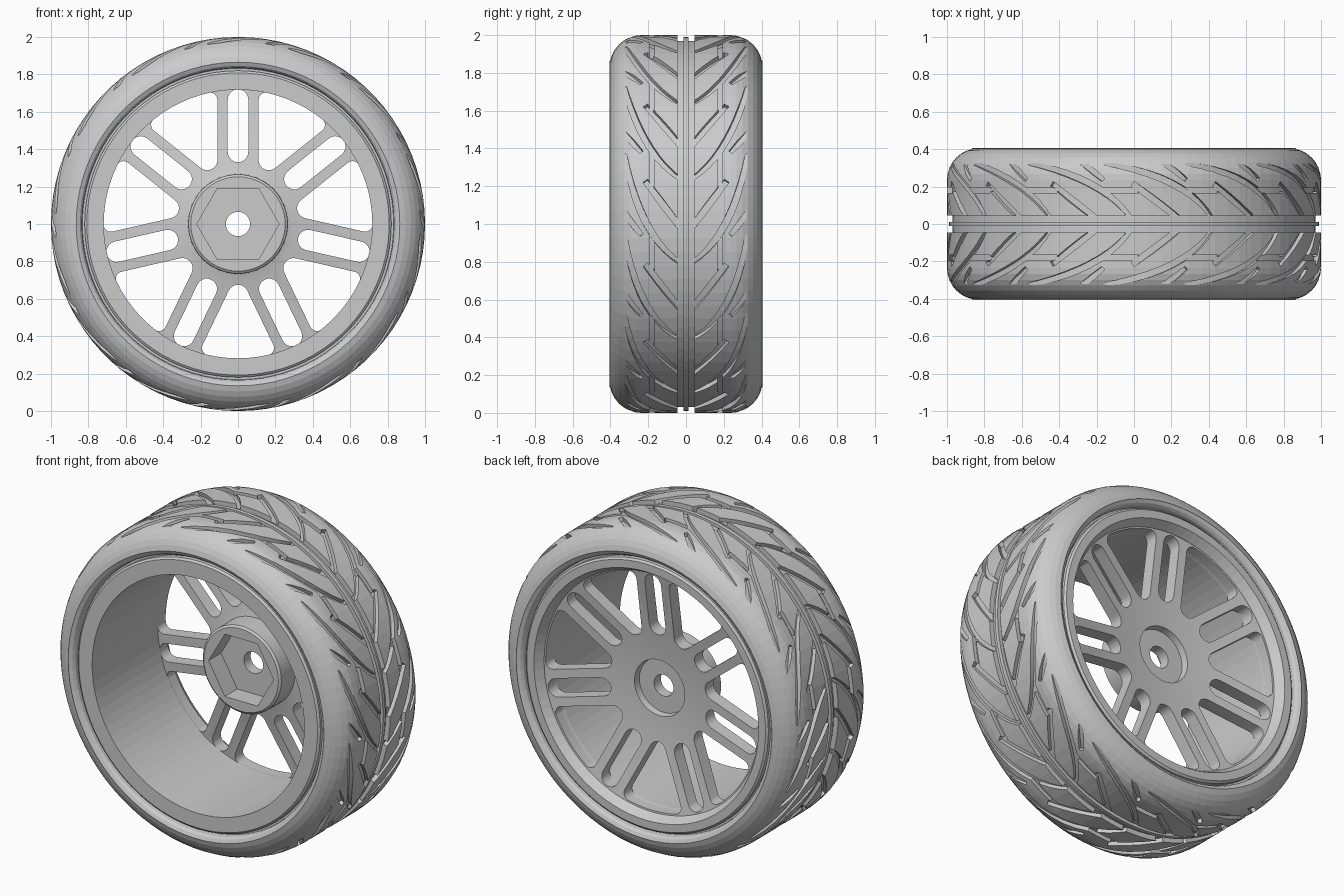
import bpy, bmesh
from math import sin, cos, pi, asin, radians
from mathutils import Vector

if "Cube" in bpy.data.objects:
    bpy.data.objects.remove(bpy.data.objects["Cube"])

N = 84          # segments around the wheel
SPOKES = 7
PITCHES = 14    # tread pattern repeats
FLOOR = 0.974   # radius at the bottom of the tread grooves


def new_object(name, bm):
    bm.normal_update()
    me = bpy.data.meshes.new(name)
    bm.to_mesh(me)
    bm.free()
    ob = bpy.data.objects.new(name, me)
    bpy.context.collection.objects.link(ob)
    return ob


def lathe(name, profile):
    """Spin a closed (y, radius) profile around the axle."""
    bm = bmesh.new()
    rings = []
    for i in range(N):
        a = 2 * pi * i / N
        rings.append([bm.verts.new((r * cos(a), y, 1 + r * sin(a))) for y, r in profile])
    n = len(profile)
    for i in range(N):
        p, q = rings[i], rings[(i + 1) % N]
        for j in range(n):
            k = (j + 1) % n
            bm.faces.new((p[j], p[k], q[k], q[j]))
    if bm.calc_volume(signed=True) < 0:
        bmesh.ops.reverse_faces(bm, faces=bm.faces)
    return new_object(name, bm)


def loft(bm, sections):
    """Closed solid through equally sized loops, always facing outward."""
    loops = [[bm.verts.new(c) for c in s] for s in sections]
    n = len(loops[0])
    faces = []
    for p, q in zip(loops, loops[1:]):
        for j in range(n):
            k = (j + 1) % n
            faces.append(bm.faces.new((p[j], p[k], q[k], q[j])))
    faces.append(bm.faces.new(loops[0][::-1]))
    faces.append(bm.faces.new(loops[-1]))
    mid = Vector(sections[len(sections) // 2][0])
    for f in faces:
        f.normal_update()
    volume = sum((f.calc_center_median() - mid).dot(f.normal) * f.calc_area() for f in faces)
    if volume < 0:
        bmesh.ops.reverse_faces(bm, faces=faces)


def cut(ob, bm):
    """Subtract a bmesh; try the next solver if one loses the part."""
    bmesh.ops.triangulate(bm, faces=bm.faces)
    cutter = new_object("cutter", bm)
    cutter.hide_render = True
    bpy.context.view_layer.objects.active = ob
    before = ob.data.copy()
    for solver in ('MANIFOLD', 'EXACT', 'FLOAT'):
        m = ob.modifiers.new("cut", 'BOOLEAN')
        m.operation = 'DIFFERENCE'
        m.solver = solver
        m.object = cutter
        bpy.ops.object.modifier_apply(modifier=m.name)
        if len(ob.data.vertices) > len(before.vertices):
            break
        ob.data = before.copy()
    bpy.data.objects.remove(cutter)


def arc(cx, cy, r, a0, a1, n=6):
    return [(cx + r * cos(a0 + (a1 - a0) * i / n), cy + r * sin(a0 + (a1 - a0) * i / n))
            for i in range(n + 1)]


def prism(bm, pts, rot, y0, y1):
    c, s = cos(rot), sin(rot)
    loft(bm, [[(u * c - v * s, y, 1 + u * s + v * c) for u, v in pts] for y in (y0, y1)])


# Tyre: half profile mirrored, with a centre groove and rib
half = [(0.012, 0.99), (0.012, 0.97), (0.045, 0.97), (0.045, 1.0), (0.14, 1.0)]
half += arc(0.235, 0.83, 0.17, pi / 2, 0, 8)
half[-1] = (0.405, 0.865)
half += [(0.395, 0.845), (0.38, 0.835), (0.35, 0.832), (0.35, 0.79)]
tyre = lathe("tyre", half + [(-y, r) for y, r in reversed(half)])

# Tread grooves: curved ribbons (start, control, end as arc/side), widths at ends and middle
grooves = [
    ((0.00, 0.03), (0.16, 0.26), (0.60, 0.325), 0.020, 0.036),   # long leaf
    ((0.19, 0.03), (0.31, 0.12), (0.44, 0.215), 0.030, 0.036),   # inner diagonal
    ((0.15, 0.235), (0.20, 0.28), (0.30, 0.345), 0.022, 0.030),  # shoulder nick
    ((0.41, 0.18), (0.52, 0.18), (0.62, 0.18), 0.028, 0.028),    # straight link
]
for g, (p0, p1, p2, w_end, w_mid) in enumerate(grooves):
    floor = FLOOR + 0.0007 * g      # keeps crossing floors from coinciding
    bm = bmesh.new()
    for k in range(PITCHES):
        for side in (1, -1):
            secs = []
            for i in range(11):
                t = i / 10
                s, y = [(1 - t) ** 2 * a + 2 * t * (1 - t) * b + t * t * c
                        for a, b, c in zip(p0, p1, p2)]
                ds, dy = [(1 - t) * (b - a) + t * (c - b) for a, b, c in zip(p0, p1, p2)]
                ln = (ds * ds + dy * dy) ** 0.5
                w = 0.5 * (w_end + (w_mid - w_end) * sin(pi * t))
                sec = []
                for e, r in ((1, floor), (1, 1.05), (-1, 1.05), (-1, floor)):
                    a = s - e * w * dy / ln + 0.24 + 2 * pi * k / PITCHES
                    sec.append((r * cos(a), side * (y + e * w * ds / ln), 1 + r * sin(a)))
                secs.append(sec)
            loft(bm, secs)
    cut(tyre, bm)

# Rim barrel with front and back lips
lathe("rim_barrel", [(-0.385, 0.718), (-0.385, 0.808), (-0.375, 0.82), (-0.34, 0.82),
                     (-0.33, 0.80), (0.33, 0.80), (0.34, 0.82), (0.375, 0.82),
                     (0.385, 0.808), (0.385, 0.76), (0.335, 0.73), (0.25, 0.718)])

# Dished spoke disc with hub boss
disc = lathe("spoke_disc", [(0.03, 0.065), (0.03, 0.252), (0.04, 0.265), (0.17, 0.267),
                            (0.18, 0.30), (0.25, 0.72), (0.25, 0.745), (0.335, 0.75),
                            (0.33, 0.73), (0.265, 0.32), (0.255, 0.17), (0.215, 0.165),
                            (0.215, 0.065)])

# Spoke slots and rounded windows between the spoke pairs
slot = arc(0.665, 0, 0.055, -pi / 2, pi / 2, 10) + arc(0.385, 0, 0.055, pi / 2, 3 * pi / 2, 10)
b = pi / SPOKES
phi = b - asin(0.15 / 0.68)
window = arc(0.38, 0, 0.38 * sin(b) - 0.11, b + pi / 2, 3 * pi / 2 - b, 8)
window += arc(0.68 * cos(phi), -0.68 * sin(phi), 0.04, -b - pi / 2, -phi)
window += arc(0, 0, 0.72, -phi, phi, 8)[1:-1]
window += arc(0.68 * cos(phi), 0.68 * sin(phi), 0.04, phi, b + pi / 2)
bm = bmesh.new()
for k in range(SPOKES):
    a = pi / 2 + 2 * b * k
    prism(bm, slot, a, 0.1, 0.45)
    prism(bm, window, a + b, 0.1, 0.45)
cut(disc, bm)

# Hexagonal socket in the hub front
bm = bmesh.new()
prism(bm, arc(0, 0, 0.22, 0, 5 * pi / 3, 5), 0, -0.1, 0.15)
cut(disc, bm)

bpy.ops.object.select_all(action='DESELECT')
disc.select_set(True)
bpy.context.view_layer.objects.active = disc
bpy.ops.object.shade_smooth_by_angle(angle=radians(25))
